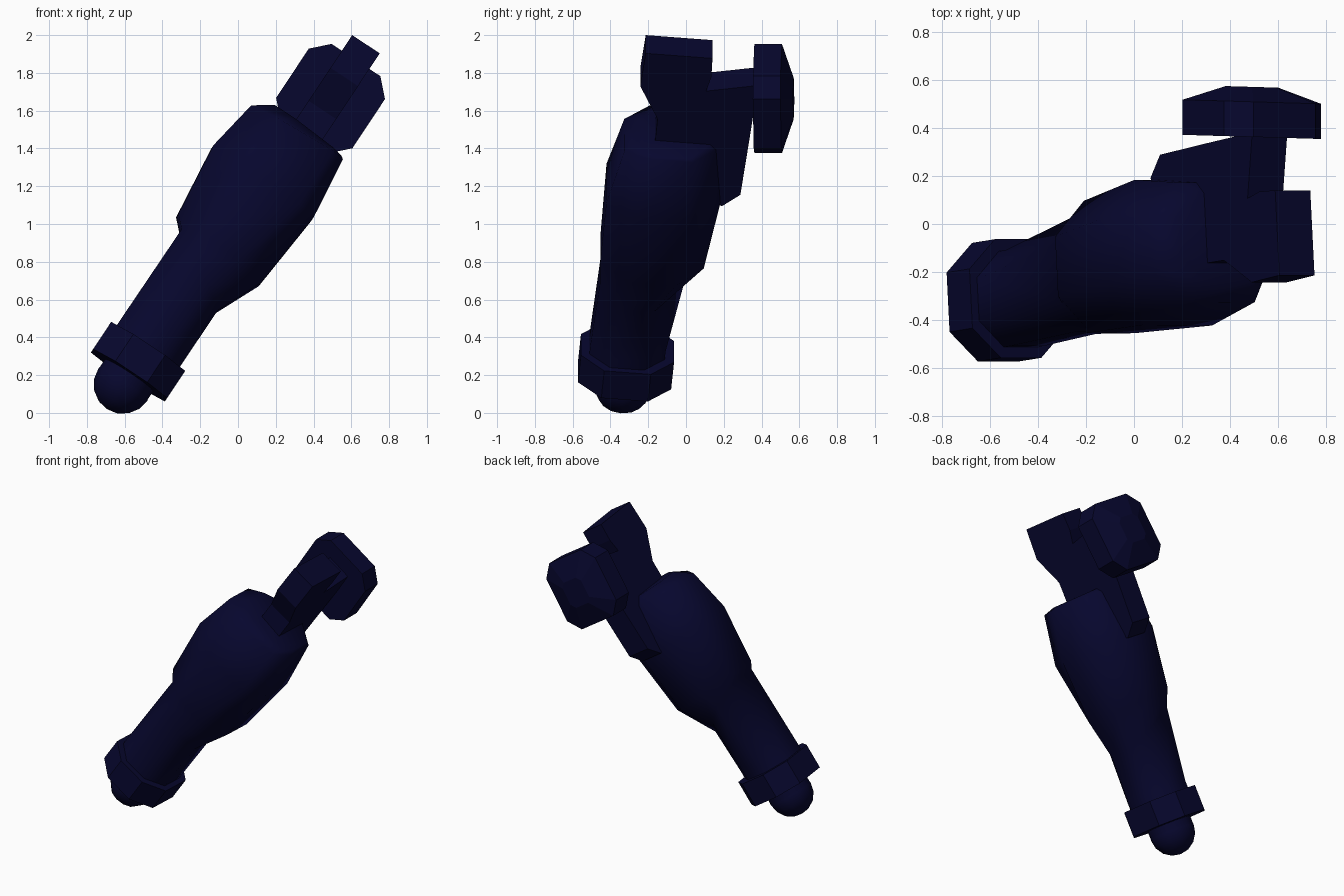
import bpy, bmesh, math
from mathutils import Vector, Matrix

if "Cube" in bpy.data.objects:
    bpy.data.objects.remove(bpy.data.objects["Cube"])

# Slanted local frame of the limb: u across, v to the back, w along the limb
O = Vector((-0.53, -0.32, 0.27))
W = Vector((0.55, 0.09, 0.83)).normalized()
U = Vector((0.834, 0, -0.552)).normalized()
V = W.cross(U).normalized()

mat = bpy.data.materials.new("navy")
mat.diffuse_color = (0.002, 0.002, 0.027, 1)
mat.use_nodes = True
mat.node_tree.nodes["Principled BSDF"].inputs["Base Color"].default_value = mat.diffuse_color


def loc(u, v, w):
    return O + U * u + V * v + W * w


def finish(name, bm, angle=None):
    bmesh.ops.recalc_face_normals(bm, faces=bm.faces)
    me = bpy.data.meshes.new(name)
    bm.to_mesh(me)
    bm.free()
    ob = bpy.data.objects.new(name, me)
    bpy.context.collection.objects.link(ob)
    me.materials.append(mat)
    if angle:
        bpy.ops.object.select_all(action='DESELECT')
        ob.select_set(True)
        bpy.context.view_layer.objects.active = ob
        bpy.ops.object.shade_smooth_by_angle(angle=math.radians(angle))
    return ob


def loft(name, rings, angle=None):
    bm = bmesh.new()
    loops = [[bm.verts.new(p) for p in r] for r in rings]
    n = len(loops[0])
    for a, b in zip(loops, loops[1:]):
        for i in range(n):
            j = (i + 1) % n
            bm.faces.new((a[i], a[j], b[j], b[i]))
    bm.faces.new(loops[0])
    bm.faces.new(loops[-1])
    return finish(name, bm, angle)


def octagon(f, g, front=None):
    # front widens the corner on the front right
    return [(1, -g), (1, g), (f, 1), (-f, 1), (-1, g), (-1, -g), (-f, -1), (front or f, -1)]


def ring(wl, wr, u0, u1, v0, v1, f=0.42, g=0.45, front=None, lift=0):
    # eight-sided section whose height runs from wl (left) to wr (right)
    pts = []
    for i, (a, b) in enumerate(octagon(f, g, front)):
        u = (u0 + u1) / 2 + a * (u1 - u0) / 2
        v = (v0 + v1) / 2 + b * (v1 - v0) / 2
        if i in (3, 4):          # fuller back left corner
            v += lift
        pts.append(loc(u, v, wl + (wr - wl) * (a + 1) / 2))
    return pts


# Main limb: straight shaft swelling into a bulged upper part
loft("limb_body", [
    ring(0.0, 0.0, -0.2, 0.2, -0.2, 0.2),
    ring(0.14, 0.14, -0.2, 0.2, -0.2, 0.2),
    ring(0.71, 0.456, -0.195, 0.202, -0.185, 0.215, lift=0.075),
    ring(0.77, 0.708, -0.254, 0.312, -0.2, 0.35),
    ring(1.18, 1.154, -0.30, 0.353, -0.207, 0.40, front=0.68),
    ring(1.47, 1.50, -0.25, 0.312, -0.14, 0.36, front=0.75),
    ring(1.545, 1.515, -0.145, 0.295, -0.05, 0.31, front=0.7),
], 60)

# Octagonal collar at the lower end
loft("lower_collar", [ring(w, w, -0.235, 0.235, -0.245, 0.25, 0.43, 0.5)
                      for w in (-0.085, 0.088)])

# Ball joint and its neck
bm = bmesh.new()
frame = Matrix((U, V, W)).transposed().to_4x4()
bmesh.ops.create_uvsphere(bm, u_segments=12, v_segments=8, radius=0.155,
                          matrix=Matrix.Translation(loc(0, 0, -0.145)) @ frame)
bmesh.ops.create_cone(bm, cap_ends=True, segments=12, radius1=0.153, radius2=0.153, depth=0.14,
                      matrix=Matrix.Translation(loc(0, 0, -0.07)) @ frame)
finish("ball_joint", bm, 40)

# Bracket: one side profile (v, w) given thickness across u
profile = [(-0.08, 2.07), (0.275, 2.07), (0.28, 1.95), (0.26, 1.86), (0.53, 1.92),
           (0.515, 1.55), (0.50, 1.22), (0.41, 1.14), (0.1, 1.25), (0.02, 1.5),
           (0.02, 1.66), (-0.09, 1.86)]
loft("upper_bracket", [[loc(u, v, w) for v, w in profile] for u in (-0.01, 0.165)])

# Chamfered disk on the back with a shallow domed face
def disk_ring(y, s):
    pts = []
    for a, b in octagon(0.64, 0.64):
        p = O + U * (0.08 + 0.242 * s * a) + W * (1.733 + 0.245 * s * b)
        pts.append((p.x, y - 0.03 * (p.x - 0.49), p.z))
    return pts

loft("back_disk", [disk_ring(0.362, 1), disk_ring(0.508, 1), disk_ring(0.57, 0.38)])
